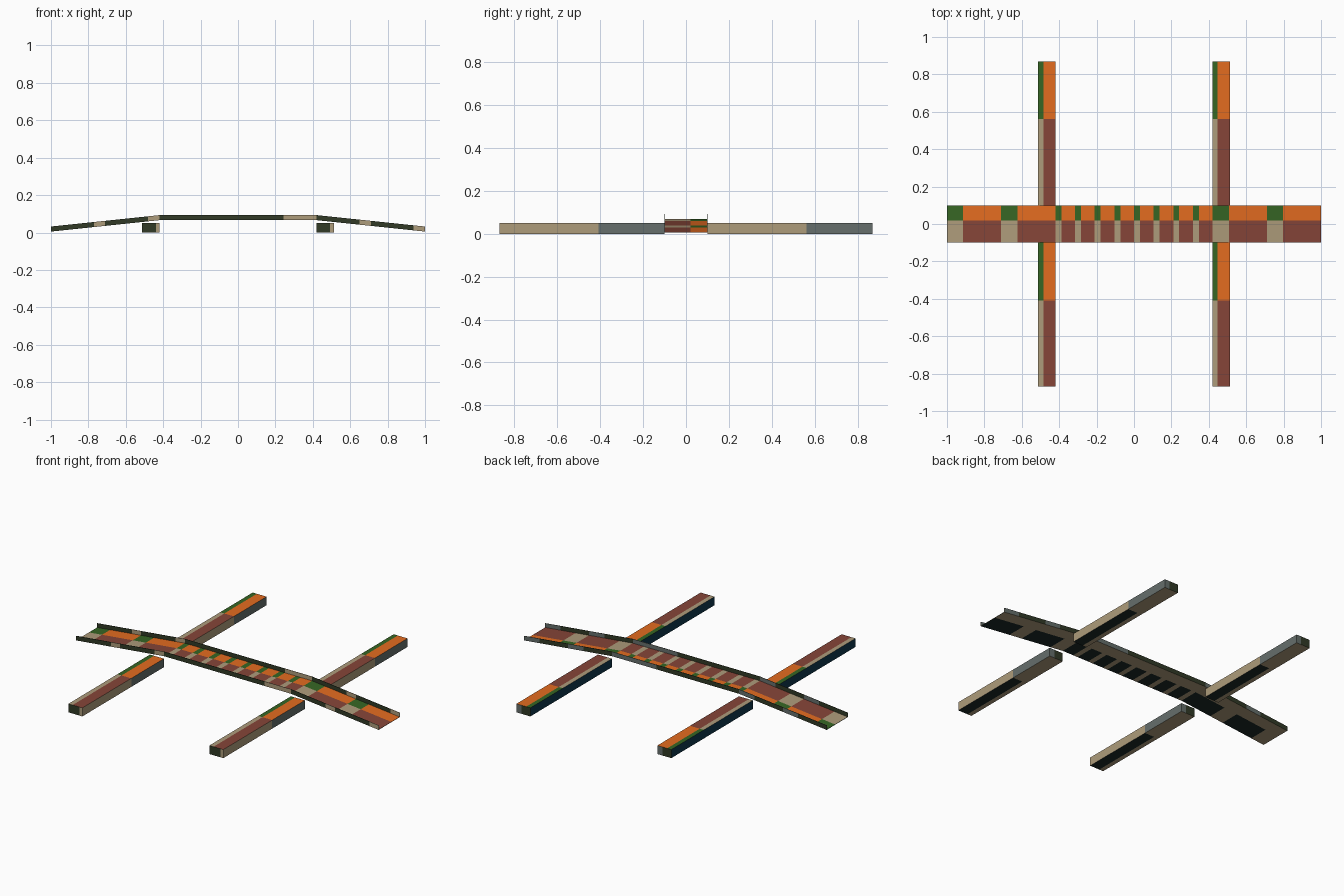
import bpy, bmesh
from mathutils import Vector as V

if "Cube" in bpy.data.objects:
    bpy.data.objects.remove(bpy.data.objects["Cube"])

# Flat palette
def lin(c):
    c /= 255
    return c / 12.92 if c <= 0.04045 else ((c + 0.055) / 1.055) ** 2.4

PALETTE = {
    "orange": (228, 108, 32), "brown": (134, 69, 56), "green": (54, 102, 36),
    "tan": (174, 156, 123), "dark_green": (49, 58, 38), "slate": (102, 111, 108),
    "navy": (14, 54, 76), "black": (26, 40, 38),
}
NAMES = list(PALETTE)
MATS = []
for name, rgb in PALETTE.items():
    m = bpy.data.materials.new(name)
    m.diffuse_color = (*[lin(c) for c in rgb], 1)
    m.use_nodes = True
    m.node_tree.nodes["Principled BSDF"].inputs["Base Color"].default_value = m.diffuse_color
    MATS.append(m)

# Tile patterns: (u split, v split, lower-left, lower-right, upper-left, upper-right)
TOP = (0.3, 0.6, "tan", "brown", "green", "orange")
UNDER = (0.3, 0.6, "tan", "black", "tan", "tan")
FRONT = (0.79, 0.5, "dark_green", "tan", "dark_green", "tan")
BACK = (0.65, 0.5, "dark_green", "slate", "dark_green", "slate")
RIGHT = (0.6, 0.5, "tan", "slate", "tan", "slate")
LEFT = (0.6, 0.5, "navy", "navy", "navy", "navy")


def patch(bm, o, u, v, pattern, repeat=1, flip=False):
    """Rectangle cut into repeating four-colour tiles."""
    o, u, v = V(o), V(u), V(v)
    us, vs, *cols = pattern
    for r in range(repeat):
        cuts = [r / repeat, (r + us) / repeat, (r + 1) / repeat]
        for j, (b0, b1) in enumerate(((0, vs), (vs, 1))):
            for i in range(2):
                a0, a1 = cuts[i], cuts[i + 1]
                q = [(a0, b0), (a1, b0), (a1, b1), (a0, b1)]
                if flip:
                    q.reverse()
                f = bm.faces.new([bm.verts.new(o + u * a + v * b) for a, b in q])
                f.material_index = NAMES.index(cols[j * 2 + i])


def finish(bm, name):
    bmesh.ops.remove_doubles(bm, verts=bm.verts, dist=0.00005)
    me = bpy.data.meshes.new(name)
    bm.to_mesh(me)
    bm.free()
    for m in MATS:
        me.materials.append(m)
    ob = bpy.data.objects.new(name, me)
    bpy.context.collection.objects.link(ob)


# Box with a pattern for each direction
def beam(name, x, y, z, w, l, h):
    bm = bmesh.new()
    X, Y, Z = (w, 0, 0), (0, l, 0), (0, 0, h)
    patch(bm, (x, y, z + h), X, Y, TOP)
    patch(bm, (x, y, z), X, Y, UNDER, flip=True)
    patch(bm, (x, y, z), X, Z, FRONT)
    patch(bm, (x, y + l, z), X, Z, BACK, flip=True)
    patch(bm, (x + w, y, z), Y, Z, RIGHT)
    patch(bm, (x, y, z), Y, Z, LEFT, flip=True)
    finish(bm, name)


# Thin channel: floor sheet plus two low side lips
def channel(name, x0, z0, x1, z1, floor_tiles, lip_tiles):
    t, lip, hw = 0.002, 0.027, 0.1
    U, Y, L = (x1 - x0, 0, z1 - z0), (0, 2 * hw, 0), (0, 0, lip)
    bm = bmesh.new()
    patch(bm, (x0, -hw, z0 + t), U, Y, TOP, floor_tiles)
    patch(bm, (x0, -hw, z0), U, Y, UNDER, floor_tiles, True)
    for y in (-hw, hw - t):
        patch(bm, (x0, y, z0), U, L, FRONT, lip_tiles)
        patch(bm, (x0, y + t, z0), U, L, BACK, lip_tiles, True)
        patch(bm, (x0, y, z0 + lip), U, (0, t, 0), FRONT, lip_tiles)
    for x, z, flip, pat in ((x0, z0, True, LEFT), (x1, z1, False, RIGHT)):
        patch(bm, (x, -hw, z), Y, (0, 0, t), pat, 1, flip)
    finish(bm, name)


# Walkway
HIGH, LOW = 0.066, 0.005
channel("centre_deck", -0.42, HIGH, 0.42, HIGH, 8, 1)
channel("left_ramp", -1.0, LOW, -0.42, HIGH, 2, 2)
channel("right_ramp", 0.42, HIGH, 1.0, LOW, 2, 2)

# Four outrigger beams
for side, x in (("left", -0.512), ("right", 0.42)):
    for end, y in (("front", -0.87), ("back", 0.1)):
        beam(f"{side}_{end}_beam", x, y, 0, 0.092, 0.77, 0.051)
